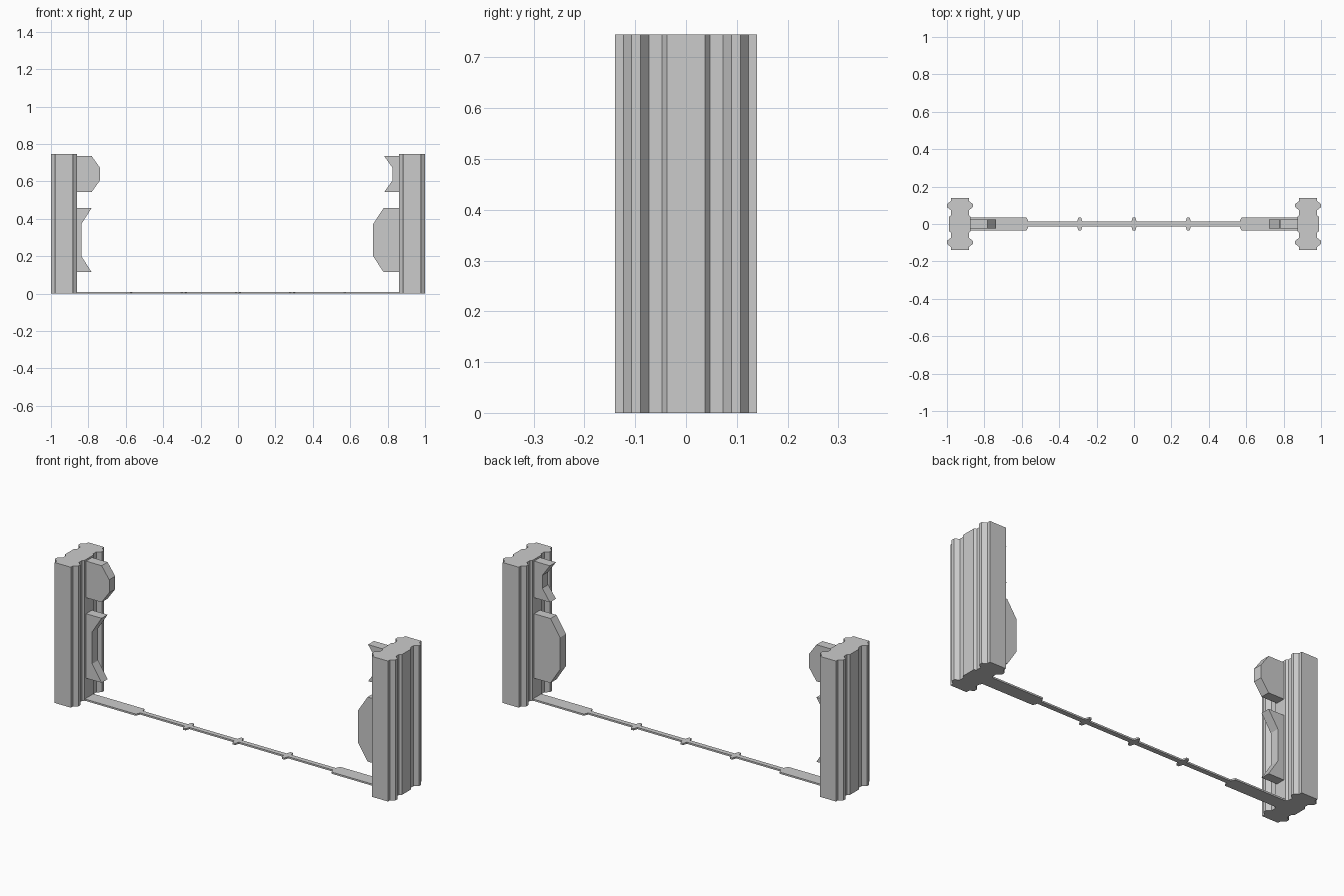
import bpy, bmesh

if "Cube" in bpy.data.objects:
    bpy.data.objects.remove(bpy.data.objects["Cube"])


def prism(name, pts, to3d, depth):
    """Extrude a 2D outline along the depth vector."""
    me = bpy.data.meshes.new(name)
    bm = bmesh.new()
    f = bm.faces.new([bm.verts.new(to3d(a, b)) for a, b in pts])
    new = bmesh.ops.extrude_face_region(bm, geom=[f])["geom"]
    bmesh.ops.translate(bm, vec=depth, verts=[v for v in new if isinstance(v, bmesh.types.BMVert)])
    bmesh.ops.recalc_face_normals(bm, faces=bm.faces[:])
    bm.to_mesh(me)
    bm.free()
    ob = bpy.data.objects.new(name, me)
    bpy.context.collection.objects.link(ob)
    return ob


# Door posts: moulded cross-section swept upward
outer = [(0.978, 0.14), (0.978, 0.123), (1.0, 0.107), (1.0, 0.09),
         (0.978, 0.073), (0.978, 0.047), (0.99, 0.0375)]
inner = [(0.883, 0.14), (0.883, 0.123), (0.862, 0.107), (0.862, 0.09),
         (0.883, 0.073), (0.883, 0.047), (0.874, 0.0375)]
half_out = outer + [(x, -y) for x, y in reversed(outer)]
half_in = inner + [(x, -y) for x, y in reversed(inner)]
post = half_out + half_in[::-1]
for s, side in ((-1, "left"), (1, "right")):
    prism(side + "_post", post, lambda x, y: (s * x, y, 0), (0, 0, 0.745))


# Interlocking teeth on the inner faces of the posts
def tooth(name, s, tip, mid, z0, z1, slope):
    pts = [(0.876, z0), (tip, z0), (mid, z0 + slope),
           (mid, z1 - slope), (tip, z1), (0.876, z1)]
    prism(name, pts, lambda x, z: (s * x, -0.025, z), (0, 0.05, 0))


tooth("left_upper_tooth", -1, 0.783, 0.738, 0.542, 0.736, 0.063)
tooth("left_lower_socket", -1, 0.783, 0.838, 0.115, 0.457, 0.086)
tooth("right_upper_socket", 1, 0.781, 0.826, 0.542, 0.736, 0.063)
tooth("right_lower_tooth", 1, 0.778, 0.722, 0.115, 0.457, 0.086)

# Floor track: wide ends, thin middle, three small bumps
W, N = 0.036, 0.013
edge = [(-0.875, W), (-0.575, W), (-0.567, N + 0.006), (-0.567, N)]
for c in (-0.29, 0, 0.29):
    edge += [(c - 0.014, N), (c - 0.007, W), (c + 0.007, W), (c + 0.014, N)]
edge += [(-x, y) for x, y in reversed(edge[:4])]
track = edge + [(x, -y) for x, y in reversed(edge)]
prism("floor_track", track, lambda x, y: (x, y, 0), (0, 0, 0.009))
